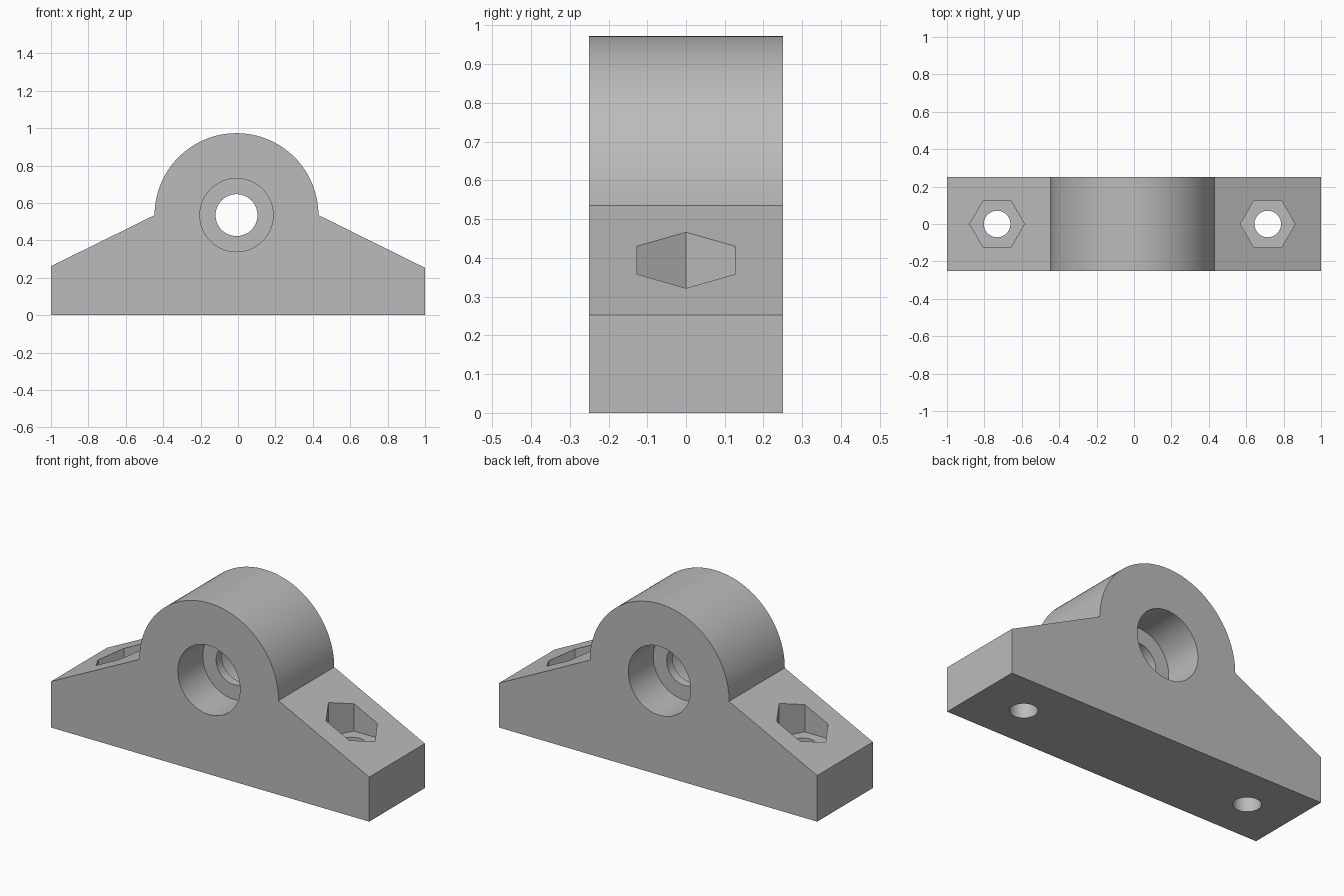
import bpy, bmesh, math
from mathutils import Matrix

cube = bpy.data.objects.get("Cube")
if cube:
    bpy.data.objects.remove(cube, do_unlink=True)

HALF_DEPTH = 0.25
BORE_X, BORE_Z, BOSS_R = -0.008, 0.535, 0.438

grey = bpy.data.materials.new("light_grey")
grey.use_nodes = True
colour = (0.5, 0.5, 0.5, 1)
grey.diffuse_color = colour
grey.node_tree.nodes["Principled BSDF"].inputs["Base Color"].default_value = colour


def add_object(name, bm):
    bmesh.ops.recalc_face_normals(bm, faces=bm.faces)
    mesh = bpy.data.meshes.new(name)
    bm.to_mesh(mesh)
    bm.free()
    mesh.materials.append(grey)
    obj = bpy.data.objects.new(name, mesh)
    bpy.context.collection.objects.link(obj)
    return obj


def cutter(name, radius, low, high, sides, x, z=0, along_y=False):
    """Prism or cylinder spanning low..high along z, or along y."""
    bm = bmesh.new()
    middle = (low + high) / 2
    if along_y:
        place = Matrix.Translation((x, middle, z)) @ Matrix.Rotation(math.pi / 2, 4, 'X')
    else:
        place = Matrix.Translation((x, 0, middle))
        if sides == 6:  # corners point along x
            place = place @ Matrix.Rotation(math.pi / 2, 4, 'Z')
    bmesh.ops.create_cone(bm, cap_ends=True, segments=sides, radius1=radius,
                          radius2=radius, depth=high - low, matrix=place)
    obj = add_object(name, bm)
    obj.hide_render = True
    return obj


# Housing outline: flat base, sloping shoulders and round boss
outline = [(-1, 0), (1, 0), (1, 0.253)]
for i in range(65):
    a = math.pi * i / 64
    outline.append((BORE_X + BOSS_R * math.cos(a), BORE_Z + BOSS_R * math.sin(a)))
outline.append((-1, 0.262))

bm = bmesh.new()
face = bm.faces.new([bm.verts.new((x, -HALF_DEPTH, z)) for x, z in outline])
extruded = bmesh.ops.extrude_face_region(bm, geom=[face], use_keep_orig=True)
moved = [g for g in extruded["geom"] if isinstance(g, bmesh.types.BMVert)]
bmesh.ops.translate(bm, verts=moved, vec=(0, 2 * HALF_DEPTH, 0))
housing = add_object("bearing_housing", bm)

# Shaft bore, with a bearing seat from each side leaving a thin web
cutters = [cutter("shaft_bore", 0.112, -0.4, 0.4, 64, BORE_X, BORE_Z, True),
           cutter("front_bearing_seat", 0.196, -0.4, -0.025, 64, BORE_X, BORE_Z, True),
           cutter("back_bearing_seat", 0.196, 0.025, 0.4, 64, BORE_X, BORE_Z, True)]

# Bolt holes with hexagonal nut pockets
for side, x in (("right", -0.732), ("left", 0.715)):
    cutters.append(cutter(side + "_bolt_hole", 0.071, -0.1, 0.7, 48, x))
    cutters.append(cutter(side + "_nut_pocket", 0.146, 0.275, 0.7, 6, x))

bpy.context.view_layer.objects.active = housing
housing.select_set(True)
for c in cutters:
    mod = housing.modifiers.new(c.name, 'BOOLEAN')
    mod.operation = 'DIFFERENCE'
    mod.solver = 'EXACT'
    mod.object = c
    bpy.ops.object.modifier_apply(modifier=mod.name)
for c in cutters:
    bpy.data.objects.remove(c, do_unlink=True)

bpy.ops.object.shade_smooth_by_angle(angle=math.radians(30))
